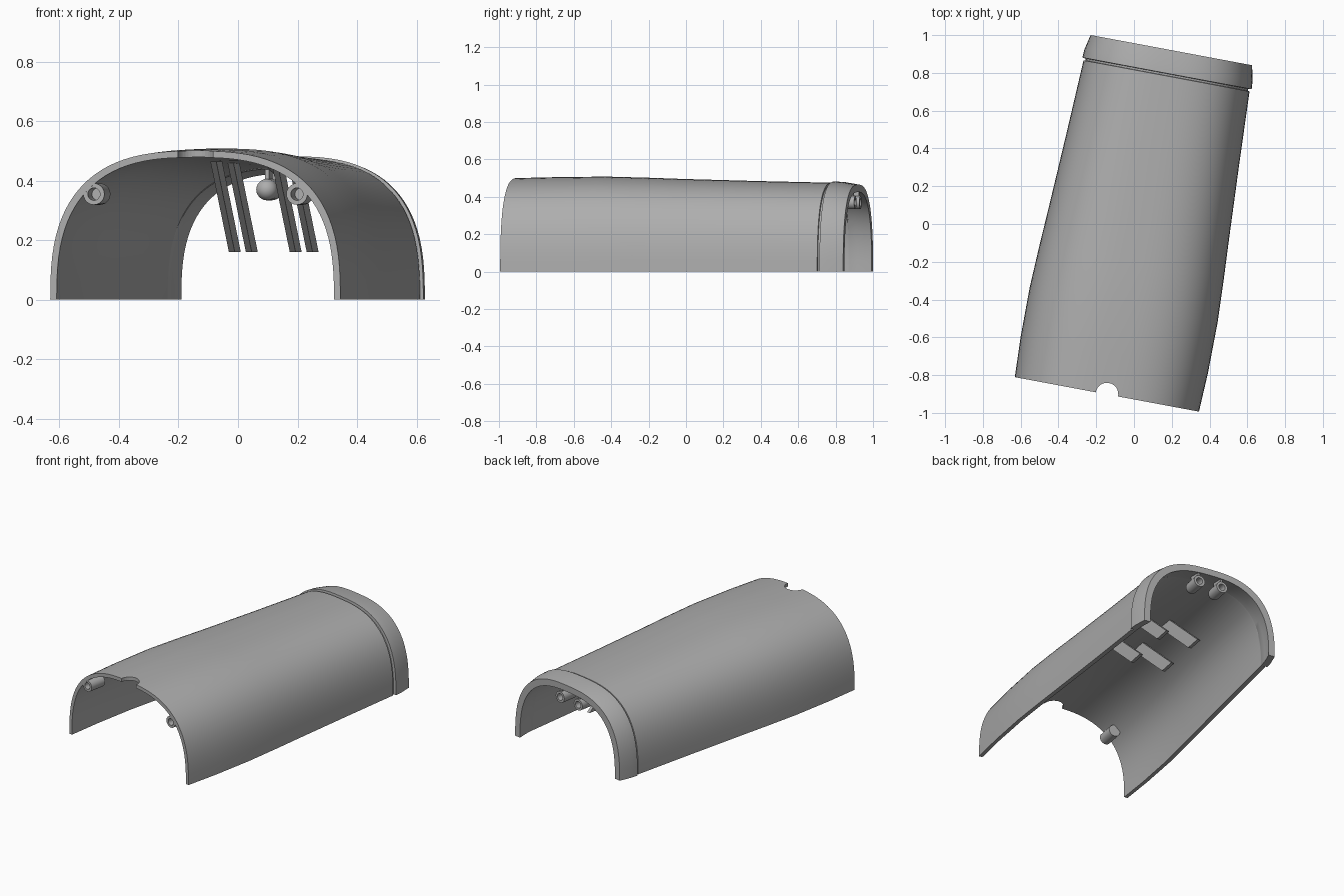
import bpy, bmesh, math
from mathutils import Matrix

cube = bpy.data.objects.get("Cube")
if cube:
    bpy.data.objects.remove(cube, do_unlink=True)

TURN = -math.atan2(0.184, 0.983)
PLACE = Matrix.Rotation(TURN, 4, 'Z') @ Matrix.Translation((0.025, 0, 0))

grey = bpy.data.materials.new("grey plastic")
grey.use_nodes = True
grey.diffuse_color = (0.42, 0.42, 0.42, 1)
grey.node_tree.nodes["Principled BSDF"].inputs["Base Color"].default_value = (0.42, 0.42, 0.42, 1)


def finish(name, bm, smooth=True):
    """Turn a bmesh into a placed, shaded object."""
    bmesh.ops.recalc_face_normals(bm, faces=bm.faces)
    mesh = bpy.data.meshes.new(name)
    bm.to_mesh(mesh)
    bm.free()
    mesh.materials.append(grey)
    obj = bpy.data.objects.new(name, mesh)
    obj.matrix_world = PLACE
    bpy.context.collection.objects.link(obj)
    if smooth:
        bpy.ops.object.select_all(action='DESELECT')
        obj.select_set(True)
        bpy.context.view_layer.objects.active = obj
        bpy.ops.object.shade_smooth_by_angle(angle=math.radians(32))
    return obj


def bridge(bm, rings, closed=False):
    """Skin consecutive closed rings with quads."""
    pairs = list(zip(rings, rings[1:]))
    if closed:
        pairs.append((rings[-1], rings[0]))
    for a, b in pairs:
        n = len(a)
        for i in range(n):
            j = (i + 1) % n
            bm.faces.new((a[i], a[j], b[j], b[i]))


def arch(half, height, steps=48, power=2.7):
    """Rounded arch section, from one foot to the other."""
    pts = []
    for i in range(steps + 1):
        t = math.pi * i / steps
        c, s = math.cos(t), max(math.sin(t), 0)
        if i in (0, steps):
            s = 0
        pts.append((math.copysign(abs(c) ** (2 / power), c) * half, s ** (2 / power) * height))
    return pts


# Shell: position, outer half width, outer height, wall thickness
stations = [
    (-0.913, 0.496, 0.500, 0.022), (-0.70, 0.505, 0.505, 0.023),
    (-0.43, 0.506, 0.508, 0.024), (-0.2, 0.496, 0.502, 0.025),
    (0.0, 0.485, 0.495, 0.026), (0.4, 0.465, 0.484, 0.028),
    (0.802, 0.447, 0.475, 0.030), (0.804, 0.438, 0.466, 0.021),
    (0.814, 0.438, 0.466, 0.021), (0.816, 0.456, 0.482, 0.040),
    (0.86, 0.453, 0.479, 0.040), (0.941, 0.435, 0.465, 0.040),
]
bm = bmesh.new()
rings = []
for y, half, height, wall in stations:
    outline = arch(half, height) + arch(half - wall, height - wall)[::-1]
    rings.append([bm.verts.new((x, y, z)) for x, z in outline])
bridge(bm, rings)
for ring in (rings[0], rings[-1]):
    n = len(ring)
    for i in range(n // 2 - 1):
        bm.faces.new((ring[i], ring[i + 1], ring[n - 2 - i], ring[n - 1 - i]))
shell = finish("shell", bm)

# Half-round notch in the front edge
bm = bmesh.new()
bmesh.ops.create_cone(bm, cap_ends=True, segments=32, radius1=0.06, radius2=0.06, depth=0.3,
                      matrix=Matrix.Translation((0, -0.912, 0.5)))
cutter = finish("notch_cutter", bm, False)
cutter.hide_render = True
cut = shell.modifiers.new("notch", 'BOOLEAN')
cut.operation, cut.solver, cut.object = 'DIFFERENCE', 'EXACT', cutter
bpy.context.view_layer.objects.active = shell
bpy.ops.object.modifier_apply(modifier=cut.name)
bpy.data.objects.remove(cutter, do_unlink=True)


def screw_boss(name, x, y, z, inward, length, dome=False, radius=0.036):
    """Hollow post along the shell, open at y, running inward."""
    hole = radius * 0.58
    profile = [(0.001, length * 0.7), (hole, length * 0.7), (hole, 0), (radius, 0), (radius, length)]
    if dome:
        for k in range(1, 6):
            a = math.radians(16 * k)
            profile.append((radius * math.cos(a), length + radius * math.sin(a)))
    profile.append((0.001, profile[-1][1]))
    bm = bmesh.new()
    rings = []
    for r, d in profile:
        rings.append([bm.verts.new((x + r * math.cos(i * math.tau / 24), y + inward * d,
                                    z + r * math.sin(i * math.tau / 24))) for i in range(24)])
    bridge(bm, rings)
    bm.faces.new(rings[0])
    bm.faces.new(rings[-1])
    finish(name, bm)


def box(name, x, width, side):
    """Extrude a side outline of (y, z) points across x."""
    bm = bmesh.new()
    rings = [[bm.verts.new((x + s * width / 2, y, z)) for y, z in side] for s in (-1, 1)]
    bridge(bm, rings)
    bm.faces.new(rings[0])
    bm.faces.new(rings[1])
    finish(name, bm, False)


# Front bosses against the side walls
for side, x in (("right", -0.347), ("left", 0.347)):
    screw_boss("front_boss_" + side, x, -0.912, 0.355, 1, 0.11)

# Rear bosses, hung from the roof by thin webs
for side, x in (("right", -0.085), ("left", 0.065)):
    screw_boss("rear_boss_" + side, x, 0.938, 0.37, -1, 0.09, dome=True)
    box("rear_boss_web_" + side, x, 0.014,
        [(0.85, 0.395), (0.93, 0.395), (0.93, 0.44), (0.85, 0.44)])

# Slanted inner fins, two on each side
for side, x in (("right", -0.09), ("left", 0.118)):
    for spot, y in (("front", 0.29), ("rear", 0.60)):
        box(f"fin_{spot}_{side}", x, 0.02,
            [(y - 0.055, 0.16), (y + 0.055, 0.16), (y - 0.285, 0.465), (y - 0.395, 0.465)])
